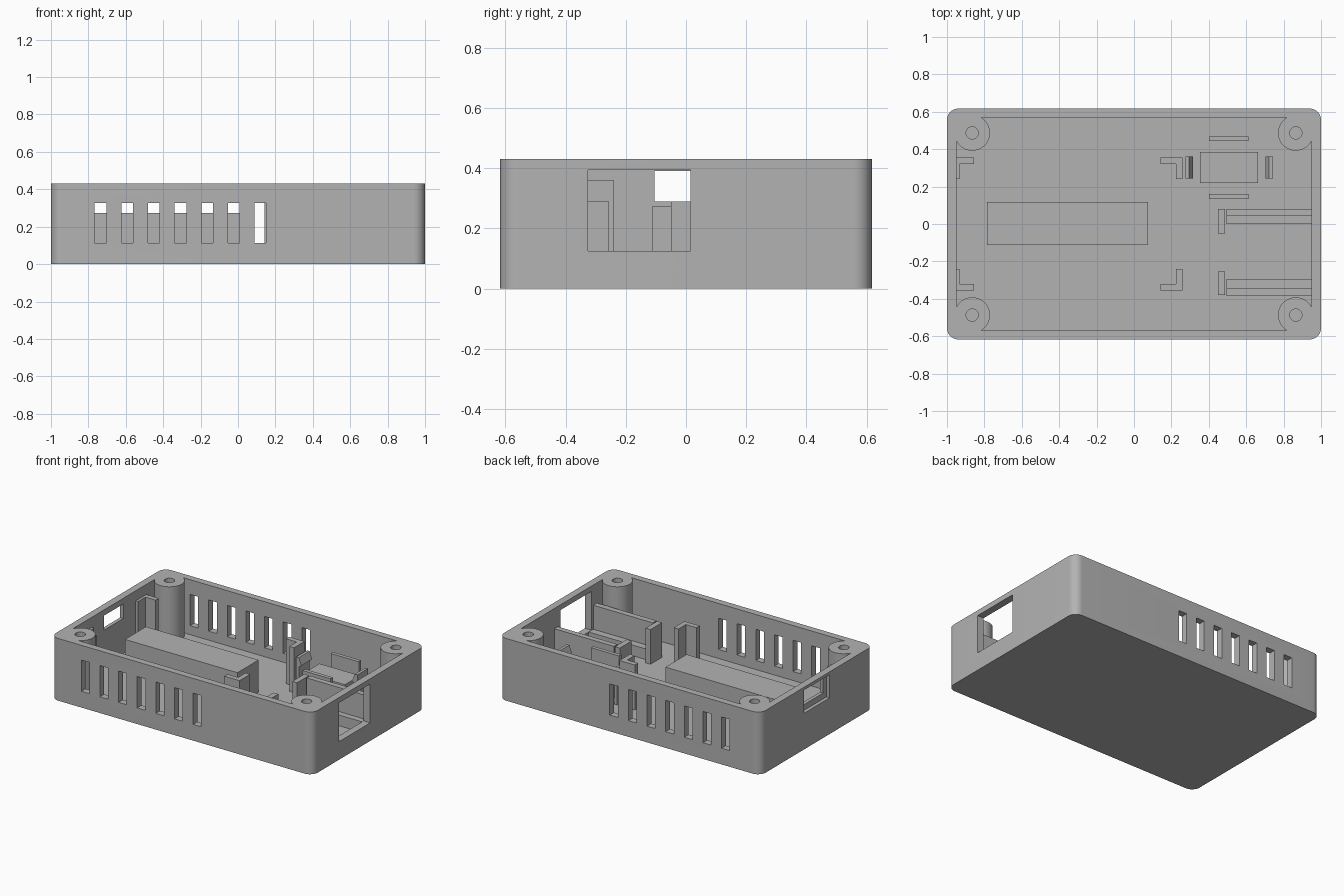
import bpy, bmesh, math

cube = bpy.data.objects.get("Cube")
if cube:
    bpy.data.objects.remove(cube, do_unlink=True)

grey = bpy.data.materials.new("grey_plastic")
grey.use_nodes = True
grey.diffuse_color = (0.45, 0.45, 0.45, 1)
grey.node_tree.nodes["Principled BSDF"].inputs["Base Color"].default_value = (0.45, 0.45, 0.45, 1)

FLOOR, HEIGHT = 0.05, 0.43
BASE = 0.03  # fittings sink slightly into the floor


def prism(name, points, vec):
    """Extrude a closed loop of 3D points along vec."""
    bm = bmesh.new()
    face = bm.faces.new([bm.verts.new(p) for p in points])
    out = bmesh.ops.extrude_face_region(bm, geom=[face])
    bmesh.ops.translate(bm, vec=vec, verts=[v for v in out["geom"] if isinstance(v, bmesh.types.BMVert)])
    bmesh.ops.recalc_face_normals(bm, faces=bm.faces)
    mesh = bpy.data.meshes.new(name)
    bm.to_mesh(mesh)
    bm.free()
    mesh.materials.append(grey)
    obj = bpy.data.objects.new(name, mesh)
    bpy.context.collection.objects.link(obj)
    return obj


def outline(name, pts, z0, z1):
    return prism(name, [(x, y, z0) for x, y in pts], (0, 0, z1 - z0))


def box(name, x0, x1, y0, y1, z1, z0=BASE):
    return outline(name, [(x0, y0), (x1, y0), (x1, y1), (x0, y1)], z0, z1)


def arc(cx, cy, r, a0, a1, n):
    return [(cx + r * math.cos(math.radians(a0 + (a1 - a0) * i / n)),
             cy + r * math.sin(math.radians(a0 + (a1 - a0) * i / n))) for i in range(n + 1)]


def four_corners(pts):
    """Mirror a corner path, given in counter-clockwise order, to all corners."""
    loop = []
    for sx, sy in ((1, 1), (-1, 1), (-1, -1), (1, -1)):
        path = [(x * sx, y * sy) for x, y in pts]
        loop += path if sx * sy > 0 else path[::-1]
    return loop


def cut(target, cutter):
    mod = target.modifiers.new("cut", 'BOOLEAN')
    mod.operation, mod.solver, mod.object = 'DIFFERENCE', 'EXACT', cutter
    bpy.context.view_layer.objects.active = target
    bpy.ops.object.modifier_apply(modifier=mod.name)
    bpy.data.objects.remove(cutter, do_unlink=True)


# Case shell with rounded corners, hollowed around four screw bosses
W, D, R = 1.0, 0.617, 0.06
case = outline("case", four_corners(arc(W - R, D - R, R, 0, 90, 10)), 0, HEIGHT)
BX, BY, BR = 0.865, 0.487, 0.095
cut(case, outline("cavity", four_corners(arc(BX, BY, BR, -26.5, -240.9, 32)), FLOOR, 0.6))
for sx in (-1, 1):
    for sy in (-1, 1):
        cut(case, outline("screw_hole", arc(sx * BX, sy * BY, 0.033, 0, 345, 23), 0.1, 0.6))

# Vent slots through the front and back walls
for i in range(7):
    x = -0.735 + i * 0.1425
    cut(case, box("slot", x - 0.031, x + 0.031, -0.8, 0.8, 0.328, 0.112))

# Right-hand port, and left-hand port with a shallow outer recess
cut(case, box("port", 0.9, 1.2, -0.325, 0.015, 0.393, 0.125))
cut(case, box("port", -1.2, -0.9, -0.105, 0.105, 0.39, 0.29))
cut(case, box("recess", -1.2, -0.975, -0.14, 0.14, 0.41, 0.25))

# Long battery block in the middle of the floor
box("support_block", -0.785, 0.075, -0.113, 0.117, 0.273)

# L-shaped board brackets, mirrored front to back
for s in (-1, 1):
    for name, xa, xb, leg0, leg1 in (("left_bracket", -0.96, -0.855, -0.96, -0.932),
                                     ("inner_bracket", 0.143, 0.26, 0.225, 0.26)):
        y0, y1, y2 = 0.24, 0.32, 0.355
        if leg0 == xa:
            pts = [(leg0, y0), (leg1, y0), (leg1, y1), (xb, y1), (xb, y2), (xa, y2)]
        else:
            pts = [(leg0, y0), (leg1, y0), (leg1, y2), (xa, y2), (xa, y1), (leg0, y1)]
        outline(name, [(x, y * s) for x, y in pts], BASE, 0.36)

# Guide walls, ledges and end stops beside the right-hand port
for wall, ledge, stop in (((0.042, 0.08), (0, 0.042), (-0.05, 0.08)),
                          ((-0.385, -0.345), (-0.345, -0.295), (-0.38, -0.255))):
    box("guide_wall", 0.495, 0.96, *wall, 0.29)
    box("guide_ledge", 0.495, 0.95, *ledge, 0.124)
    box("end_stop", 0.45, 0.487, *stop, 0.29)

# Small module pad with side fences and snap hooks
box("module_pad", 0.353, 0.663, 0.22, 0.385, 0.22)
for y in (0.135, 0.443):
    box("module_fence", 0.4, 0.613, y, y + 0.026, 0.28)
for x, s in ((0.275, 1), (0.742, -1)):
    profile = [(0, BASE), (0.02, BASE), (0.02, 0.235), (0.04, 0.25), (0.02, 0.3), (0, 0.3)]
    prism("snap_hook", [(x + s * dx, 0.243, z) for dx, z in profile], (0, 0.117, 0))

# Smooth the round parts, keep the edges crisp
bpy.ops.object.select_all(action='DESELECT')
case.select_set(True)
bpy.context.view_layer.objects.active = case
bpy.ops.object.shade_smooth_by_angle(angle=math.radians(30))
